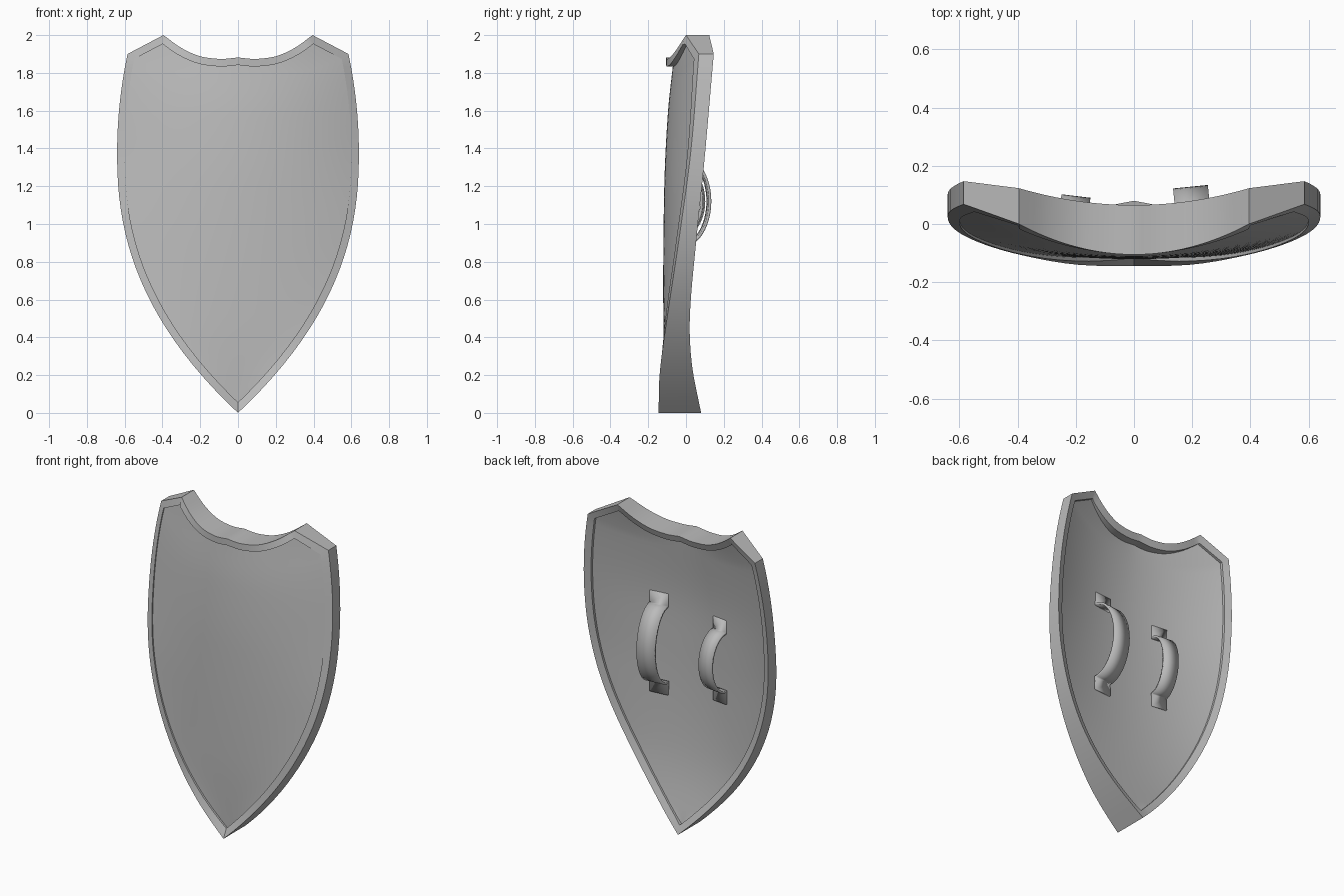
import bpy, bmesh, math

if "Cube" in bpy.data.objects:
    bpy.data.objects.remove(bpy.data.objects["Cube"])

steel = bpy.data.materials.new("plain_grey")
steel.diffuse_color = (0.5, 0.5, 0.5, 1)
steel.use_nodes = True
steel.node_tree.nodes["Principled BSDF"].inputs["Base Color"].default_value = steel.diffuse_color


def interp(keys, t):
    """Smooth (cubic) interpolation through sorted (t, value) pairs."""
    if t <= keys[0][0]:
        return keys[0][1]
    for i in range(len(keys) - 1):
        (a, va), (b, vb) = keys[i], keys[i + 1]
        if t <= b:
            def slope(k):
                lo, hi = keys[max(k - 1, 0)], keys[min(k + 1, len(keys) - 1)]
                return (hi[1] - lo[1]) / (hi[0] - lo[0])
            s, h = (t - a) / (b - a), b - a
            return ((2*s**3 - 3*s**2 + 1) * va + (s**3 - 2*s**2 + s) * h * slope(i)
                    + (3*s**2 - 2*s**3) * vb + (s**3 - s**2) * h * slope(i + 1))
    return keys[-1][1]


def finish(name, bm):
    bmesh.ops.remove_doubles(bm, verts=bm.verts, dist=1e-5)
    bmesh.ops.recalc_face_normals(bm, faces=bm.faces)
    me = bpy.data.meshes.new(name)
    bm.to_mesh(me)
    bm.free()
    ob = bpy.data.objects.new(name, me)
    bpy.context.collection.objects.link(ob)
    me.materials.append(steel)
    bpy.ops.object.select_all(action='DESELECT')
    ob.select_set(True)
    bpy.context.view_layer.objects.active = ob
    bpy.ops.object.shade_smooth_by_angle(angle=math.radians(30))
    return ob


# Depth of the rim along the sides: front/back, outer/inner, keyed by height
FRONT = [(0, -.145), (.2, -.14), (.45, -.108), (.9, -.04), (1.38, .025), (1.9, .068)]
FRONT_IN = [(0, -.117), (.2, -.128), (.45, -.112), (.9, -.052), (1.38, .008), (1.9, .042)]
BACK = [(0, .08), (.25, .032), (.5, .02), (.93, .056), (1.31, .095), (1.9, .147)]
TOP = [(0, 1.882), (.05, 1.876), (.1, 1.874), (.2, 1.888), (.3, 1.932), (.395, 2.0)]

# Half outline: (x, z, front, front_in, back, back_in)
half = []
N = 30
for i in range(N + 1):
    z = 1.9 * i / N
    if z < 1.38:
        x = .64 * (1 - (1 - z / 1.38) ** 2.3)
    else:
        x = .64 - .055 * ((z - 1.38) / .52) ** 2
    b = interp(BACK, z)
    half.append((x, z, interp(FRONT, z), interp(FRONT_IN, z), b, b - .016))
PEAK = len(half)
M = 16
for i in range(M + 1):
    x = .395 * (1 - i / M)
    q = (x / .395) ** 2
    b = .065 + .058 * q
    half.append((x, interp(TOP, x), -.105 + .105 * q, -.105 + .1 * q, b, b - .014))
ring = half + [(-p[0],) + p[1:] for p in half[-2:0:-1]]


def inset(off):
    out, n = [], len(ring)
    for i in range(n):
        p, a, c = ring[i], ring[i - 1], ring[(i + 1) % n]
        norms = []
        for s, e in ((a, p), (p, c)):
            dx, dz = e[0] - s[0], e[1] - s[1]
            l = math.hypot(dx, dz)
            norms.append((-dz / l, dx / l))
        (ax, az), (bx, bz) = norms
        k = off / (1 + ax * bx + az * bz)
        out.append((p[0] + (ax + bx) * k, p[1] + (az + bz) * k))
    return out


# Rim: four-sided section following the outline
bm = bmesh.new()
sections = []
for p, (ix, iz) in zip(ring, inset(.04)):
    co = [(p[0], p[2], p[1]), (p[0], p[4], p[1]), (ix, p[5], iz), (ix, p[3], iz)]
    sections.append([bm.verts.new(c) for c in co])
for i in range(len(sections)):
    a, b = sections[i - 1], sections[i]
    for k in range(4):
        bm.faces.new((a[k], a[(k + 1) % 4], b[(k + 1) % 4], b[k]))
finish("rim", bm)

# Panel: bowed front and back skins, edges buried in the rim
C_FRONT = [(.05, -.107), (.5, -.12), (1.2, -.115), (1.6, -.095), (1.85, -.068)]
C_BACK = [(.05, .045), (.3, -.005), (.5, -.03), (.8, -.047), (1.12, -.052),
          (1.45, -.045), (1.85, 0)]
edge = inset(.03)
top_in = sorted((edge[i][0], edge[i][1]) for i in range(PEAK, PEAK + M + 1))
peak_x, peak_z = edge[PEAK]
COLS = 32
bm = bmesh.new()
skins = []
for side in (0, 1):
    rows = []
    for i in range(PEAK + 1):
        ex, ez = edge[i]
        w = (ez / peak_z) ** 6
        cz = ez + w * (interp(top_in, 0) - peak_z)
        centre = interp((C_FRONT, C_BACK)[side], cz)
        rim_y = half[i][3] + .012 if side == 0 else half[i][5] - .012
        row = []
        for j in range(COLS + 1):
            u = 2 * j / COLS - 1
            z = ez + w * (interp(top_in, abs(u) * peak_x) - peak_z)
            row.append(bm.verts.new((u * ex, rim_y + (centre - rim_y) * (1 - u * u), z)))
        rows.append(row)
    for r, s in zip(rows, rows[1:]):
        for j in range(COLS):
            bm.faces.new((r[j], r[j + 1], s[j + 1], s[j]))
    skins.append(rows)
f, b = skins
for i in range(PEAK):
    for j in (0, COLS):
        bm.faces.new((f[i][j], f[i + 1][j], b[i + 1][j], b[i][j]))
for j in range(COLS):
    bm.faces.new((f[-1][j], f[-1][j + 1], b[-1][j + 1], b[-1][j]))
bmesh.ops.dissolve_degenerate(bm, dist=1e-5, edges=bm.edges)
finish("shield_panel", bm)


# Straps on the back: arched band with a flat pad at each end
def strap(name, x, width, y_base, height, reach, pad, slope):
    path = [(0, height + pad)]
    for i in range(25):
        t = math.pi * i / 24
        path.append((reach * math.sin(t), height * math.cos(t)))
    path.append((0, -height - pad))
    bm = bmesh.new()
    pairs = [[bm.verts.new((s * width / 2, y, z)) for s in (-1, 1)] for y, z in path]
    for p, q in zip(pairs, pairs[1:]):
        bm.faces.new((p[0], p[1], q[1], q[0]))
    ob = finish(name, bm)
    ob.location = (x, y_base, 1.12)
    ob.rotation_euler.z = math.atan(slope)
    mod = ob.modifiers.new("thickness", 'SOLIDIFY')
    mod.thickness = .014
    mod.offset = 0


strap("arm_strap", .21, .12, -.033, .24, .155, .08, .1)
strap("hand_strap", -.215, .1, -.035, .185, .125, .08, -.12)
